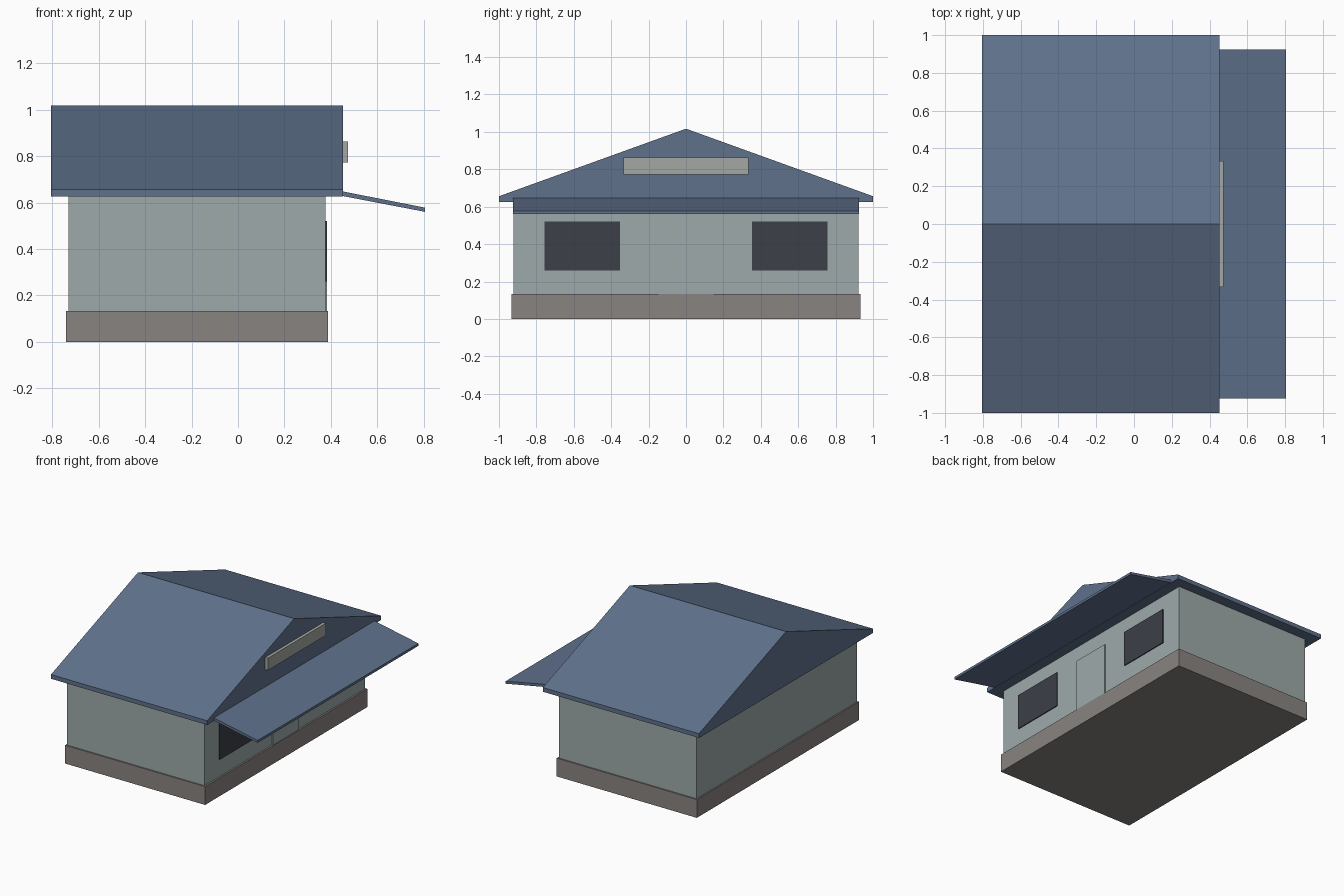
import bpy

if "Cube" in bpy.data.objects:
    bpy.data.objects.remove(bpy.data.objects["Cube"], do_unlink=True)


def material(name, rgb):
    m = bpy.data.materials.new(name)
    m.use_nodes = True
    m.diffuse_color = (*rgb, 1)
    bsdf = m.node_tree.nodes["Principled BSDF"]
    bsdf.inputs["Base Color"].default_value = (*rgb, 1)
    bsdf.inputs["Roughness"].default_value = 0.8
    return m


WALL = material("pale grey green", (0.34, 0.40, 0.40))
STONE = material("warm grey", (0.25, 0.23, 0.22))
ROOF = material("slate blue", (0.115, 0.165, 0.26))
GLASS = material("dark glass", (0.045, 0.05, 0.063))
BOARD = material("light grey", (0.37, 0.39, 0.36))


def prism(name, profile, near, far, axis, mat):
    """Extrude a closed profile along x (profile in y, z) or y (profile in x, z)."""
    def place(a, z, t):
        return (t, a, z) if axis == "x" else (a, t, z)
    n = len(profile)
    verts = [place(a, z, t) for t in (near, far) for a, z in profile]
    faces = [list(range(n)), list(range(2 * n - 1, n - 1, -1))]
    faces += [(i, i + n, (i + 1) % n + n, (i + 1) % n) for i in range(n)]
    mesh = bpy.data.meshes.new(name)
    mesh.from_pydata(verts, [], faces)
    # Make every face point outward
    import bmesh
    bm = bmesh.new()
    bm.from_mesh(mesh)
    bmesh.ops.recalc_face_normals(bm, faces=bm.faces)
    bm.to_mesh(mesh)
    bm.free()
    mesh.materials.append(mat)
    obj = bpy.data.objects.new(name, mesh)
    bpy.context.collection.objects.link(obj)
    return obj


def box(name, x, y, z, mat):
    profile = [(y[0], z[0]), (y[1], z[0]), (y[1], z[1]), (y[0], z[1])]
    return prism(name, profile, x[0], x[1], "x", mat)


# Plinth and walls
box("plinth", (-0.74, 0.388), (-0.932, 0.932), (0, 0.133), STONE)
box("walls", (-0.73, 0.376), (-0.922, 0.922), (0.133, 0.63), WALL)

# Gabled roof with a shallow fascia
prism("roof", [(-1, 0.625), (1, 0.625), (1, 0.656), (0, 1.017), (-1, 0.656)],
      -0.805, 0.452, "x", ROOF)

# Sloping awning over the entrance side
prism("awning", [(0.44, 0.63), (0.805, 0.56), (0.805, 0.578), (0.44, 0.65)],
      -0.924, 0.924, "y", ROOF)

# Board on the gable
box("gable_board", (0.45, 0.474), (-0.333, 0.333), (0.773, 0.862), BOARD)

# Door and the pair of windows
box("door", (0.374, 0.383), (-0.147, 0.147), (0.133, 0.515), WALL)
for side, name in ((-1, "right_window"), (1, "left_window")):
    edges = sorted((side * 0.353, side * 0.757))
    box(name, (0.374, 0.383), edges, (0.26, 0.52), GLASS)
